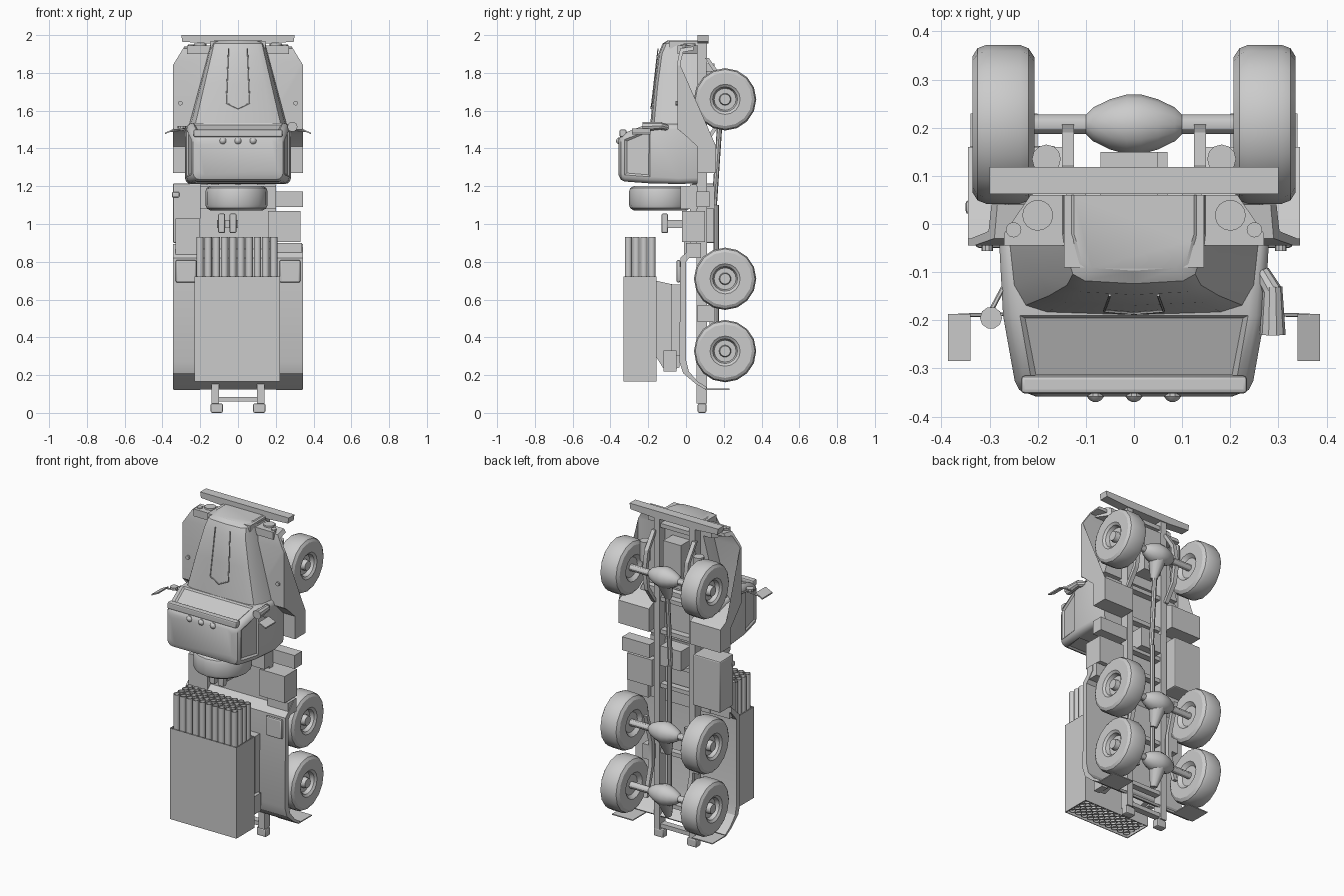
import bpy, bmesh, math
from mathutils import Vector

if "Cube" in bpy.data.objects:
    bpy.data.objects.remove(bpy.data.objects["Cube"])


def finish(bm, name, angle=20):
    bmesh.ops.recalc_face_normals(bm, faces=bm.faces)
    for f in bm.faces:
        f.smooth = True
    for e in bm.edges:
        e.smooth = e.calc_face_angle(0) < math.radians(angle)
    me = bpy.data.meshes.new(name)
    bm.to_mesh(me)
    bm.free()
    ob = bpy.data.objects.new(name, me)
    bpy.context.collection.objects.link(ob)
    return ob


def add_box(bm, x0, x1, y0, y1, z0, z1):
    vs = bmesh.ops.create_cube(bm, size=1)["verts"]
    for v in vs:
        v.co = (x0 + (v.co.x + .5) * (x1 - x0), y0 + (v.co.y + .5) * (y1 - y0), z0 + (v.co.z + .5) * (z1 - z0))


def box(name, *dims, bevel=0):
    bm = bmesh.new()
    add_box(bm, *dims)
    if bevel:
        bmesh.ops.bevel(bm, geom=bm.edges[:], offset=bevel, segments=2, profile=.5, affect='EDGES')
    return finish(bm, name)


def add_lathe(bm, prof, center, axis, n=16, closed=False):
    """Revolve (radius, height) points about an axis."""
    q = Vector(axis).to_track_quat('Z', 'Y')
    rings = [[bm.verts.new(Vector(center) + q @ Vector((r * math.cos(2 * math.pi * k / n),
             r * math.sin(2 * math.pi * k / n), h))) for k in range(n)] for r, h in prof]
    skin(bm, rings, closed)


def skin(bm, rings, closed=False):
    n = len(rings[0])
    pairs = list(zip(rings, rings[1:])) + ([(rings[-1], rings[0])] if closed else [])
    for a, b in pairs:
        for k in range(n):
            bm.faces.new((a[k], a[(k + 1) % n], b[(k + 1) % n], b[k]))
    if not closed:
        bm.faces.new(rings[0])
        bm.faces.new(rings[-1])


def lathe(name, prof, center, axis, n=16):
    bm = bmesh.new()
    add_lathe(bm, prof, center, axis, n)
    return finish(bm, name, 30 if n < 16 else 23)


def rod(name, a, b, r, n=10, r2=None):
    d = Vector(b) - Vector(a)
    return lathe(name, [(r, 0), (r2 or r, d.length)], a, d, n)


def extrude_x(name, pts, x0, x1, cut=None):
    """Extrude a (y, z) outline along x, optionally trimmed by a plane."""
    bm = bmesh.new()
    skin(bm, [[bm.verts.new((x, y, z)) for y, z in pts] for x in (x0, x1)])
    if cut:
        r = bmesh.ops.bisect_plane(bm, geom=bm.verts[:] + bm.edges[:] + bm.faces[:], plane_co=cut[0], plane_no=cut[1], clear_outer=True)
        bmesh.ops.holes_fill(bm, edges=[e for e in bm.edges if e.is_boundary], sides=0)
    return finish(bm, name)


# hood: lofted along the truck's length
bm = bmesh.new()
rings = []
for z, w, t in [(1.972, .125, -.095), (1.955, .146, -.122), (1.9, .16, -.145), (1.74, .203, -.167), (1.52, .262, -.188)]:
    half = [(w, .06), (w, -.02), (w * .96, t + .06), (w * .87, t + .018), (w * .7, t + .004)]
    pts = half + [(0, t - .002)] + [(-x, y) for x, y in reversed(half)]
    rings.append([bm.verts.new((x, y, z)) for x, y in pts])
skin(bm, rings)
finish(bm, "hood", 30)

# cab: rounded rectangles lofted upward, windows inset
bm = bmesh.new()
rings = []
for y, w, z0, z1, c in [(.06, .265, 1.215, 1.5, .03), (-.04, .28, 1.212, 1.53, .03), (-.19, .272, 1.215, 1.535, .035),
                        (-.325, .248, 1.225, 1.482, .035), (-.345, .238, 1.235, 1.468, .035), (-.358, .205, 1.26, 1.445, .03)]:
    ring = []
    for sx, sz, a0 in [(1, 1, 0), (-1, 1, 90), (-1, -1, 180), (1, -1, 270)]:
        for k in range(4):
            a = math.radians(a0 + 30 * k)
            ring.append(bm.verts.new((sx * (w - c) + c * math.cos(a), y, (z1 - c if sz > 0 else z0 + c) + c * math.sin(a))))
    rings.append(ring)
skin(bm, rings)
bm.normal_update()
bmesh.ops.recalc_face_normals(bm, faces=bm.faces)
glass = [f for f in bm.faces if -.28 < f.calc_center_median().y < -.22 and f.calc_area() > .02]
bmesh.ops.inset_individual(bm, faces=glass, thickness=.014, depth=-.008)
finish(bm, "cab", 32)
box("sun_visor", -.235, .235, -.352, -.315, 1.46, 1.5, bevel=.008)
for x in (-.08, 0, .08):
    lathe("roof_light", [(.018, 0), (.018, .008), (.012, .016), (.004, .02)], (x, -.35, 1.44), (0, -1, 0), 10)
for s in (1, -1):
    rod("hood_panel_seam", (s * .05, -.148, 1.93), (s * .062, -.181, 1.64), .003, 6)
    rod("hood_panel_seam_end", (s * .062, -.181, 1.64), (0, -.186, 1.61), .003, 6)
box("grille", -.145, .145, -.09, .06, 1.93, 1.968)

# bumper
extrude = bmesh.new()
skin(extrude, [[extrude.verts.new((x, y, z)) for x, z in [(-.3, 2), (.3, 2), (.295, 1.965), (.15, 1.955), (-.15, 1.955), (-.295, 1.965)]] for y in (.062, .118)])
finish(extrude, "front_bumper")

# wheel outline, in (radius, distance from inner side)
WHEEL = [(.06, .02), (.08, 0), (.14, 0), (.158, .012), (.165, .03), (.165, .1), (.158, .118), (.142, .128), (.08, .128),
         (.066, .118), (.058, .095), (.032, .095), (.028, .122), (.012, .122)]
AXLES = (1.66, .71, .327)
for z in AXLES:
    for s in (1, -1):
        lathe("wheel", WHEEL, (s * .207, .207, z), (s, 0, 0), 16)
    lathe("axle", [(.02, -.23), (.02, -.1), (.035, -.085), (.052, -.05), (.062, -.015), (.062, .015), (.052, .05), (.035, .085), (.02, .1), (.02, .23)],
          (0, .207, z), (1, 0, 0), 12)
    rod("differential_nose", (0, .2, z - .03), (0, .17, z - .14), .05, 12, .02)
lathe("spare_wheel", WHEEL, (-.008, -.137, 1.072), (0, 0, 1), 16)
box("spare_wheel_carrier", -.2, .2, -.03, .06, 1.08, 1.2)
rod("rear_drive_shaft", (0, .16, .19), (0, .16, 1.1), .014, 8)
rod("front_drive_shaft", (0, .15, 1.1), (0, .18, 1.55), .014, 8)
box("gearbox", -.07, .07, .06, .15, 1.08, 1.2)
box("engine_sump", -.07, .05, .06, .15, 1.58, 1.85)

# chassis
for s in (1, -1):
    a, b = sorted((s * .1, s * .14))
    box("frame_rail", a, b, .055, .112, .05, 1.96)
    a, b = sorted((s * .08, s * .145))
    box("rear_tow_hook", a, b, .062, .108, 0, .05, bevel=.008)
    a, b = sorted((s * .125, s * .15))
    extrude_x("front_leaf_spring", [(.1, 1.88), (.17, 1.77), (.185, 1.66), (.17, 1.55), (.1, 1.44), (.12, 1.44), (.19, 1.54), (.21, 1.66), (.19, 1.78), (.12, 1.88)], a, b)
    extrude_x("rear_leaf_spring", [(.18, .27), (.125, .45), (.125, .59), (.18, .77), (.2, .77), (.15, .59), (.15, .45), (.2, .27)], a, b)
    box("rear_spring_pivot", *sorted((s * .13, s * .19)), .06, .15, .48, .57)
    rod("air_tank", (s * .182, .135, 1.69), (s * .182, .135, 1.81), .03, 12)
for z in (.06, .2, .52, .92, 1.06, 1.25, 1.45, 1.9):
    box("cross_member", -.12, .12, .065, .105, z, z + .025)

# front fenders, headlights and running boxes
for s in (1, -1):
    extrude_x("front_fender", [(.04, 1.94), (-.03, 1.93), (-.045, 1.86), (-.045, 1.5), (0, 1.49), (.16, 1.41), (.16, 1.27), (.06, 1.27), (.06, 1.41),
              (-.01, 1.475), (-.03, 1.49), (-.03, 1.85), (-.015, 1.91), (.04, 1.92)], s * .14, s * .345, ((s * .29, 0, 1.93), (s * .85, 0, .52)))
    extrude = bmesh.new()
    skin(extrude, [[extrude.verts.new((s * x, y, z)) for x, y in [(.145, -.045), (.27, -.045), (.27, -.02), (.215, .06), (.145, .06)]] for z in (1.9, 1.945)])
    finish(extrude, "headlight_panel")
    rod("headlight", (s * .2, .018, 1.94), (s * .2, .018, 1.955), .032, 16)
    rod("marker_light", (s * .25, -.012, 1.94), (s * .25, -.012, 1.95), .016, 12)
    rod("fender_light", (s * .305, -.04, 1.64), (s * .305, -.056, 1.64), .012, 10)
    # side mirrors
    extrude = bmesh.new()
    skin(extrude, [[extrude.verts.new((s * x, y, z + dz)) for x, z in [(.34, 1.497), (.386, 1.475)] for y in ((-.285, -.187) if x < .36 else (-.187, -.285))] for dz in (0, .008)])
    finish(extrude, "side_mirror")
    rod("mirror_arm", (s * .255, -.187, 1.5), (s * .365, -.19, 1.49), .004, 6)
rod("round_mirror", (-.297, -.195, 1.505), (-.297, -.195, 1.52), .023, 10)
rod("round_mirror_arm", (-.26, -.11, 1.5), (-.297, -.18, 1.51), .005, 6)
rod("air_intake_pipe", (.265, -.1, 1.51), (.288, -.14, 1.52), .017, 10, .02)
rod("air_intake_mouth", (.288, -.13, 1.52), (.288, -.23, 1.515), .02, 10, .027)

# equipment between cab and bed
box("deck_plate", -.2, .2, .02, .055, .82, 1.21)
box("fuel_tank", -.345, -.16, .03, .162, .9, 1.215, bevel=.008)
box("left_storage_plate", -.33, -.2, -.01, .05, .82, 1.03)
box("horn", -.35, -.31, .02, .05, 1.14, 1.17, bevel=.008)
box("right_air_box", .16, .345, .055, .125, 1.09, 1.172)
box("right_tool_box", .16, .33, -.02, .1, .905, 1.068)
box("right_step", .2, .34, .0, .08, .82, .9)
for x in (-.105, -.045):
    box("aiming_sight", x, x + .037, -.13, -.095, .952, 1.055, bevel=.008)
box("sight_bracket", -.11, 0, -.1, .03, .98, 1.02)

# bed with rear fenders and mud flaps
extrude_x("bed", [(.05, .895), (-.03, .82), (-.035, .27), (-.015, .21), (.05, .155), (.1, .125), (.11, .135), (.06, .168), (.015, .22), (0, .28), (0, .8), (.05, .86)],
          -.343, .343)
for s in (1, -1):
    box("mud_flap", *sorted((s * .2, s * .34)), .1, .23, .122, .128)
    box("side_guard", *sorted((s * .22, s * .33)), -.05, -.03, .69, .81, bevel=.009)
    # launcher cradle
    extrude_x("cradle_arm", [(-.16, .7), (-.07, .68), (-.055, .4), (-.035, .35), (-.035, .24), (-.11, .22), (-.16, .3)], s * .12, s * .15)
    box("cradle_brace", *sorted((s * .15, s * .19)), -.12, -.05, .22, .33)
box("cradle_base", -.17, .17, -.08, -.03, .3, .68)

# launcher: forty open tubes in a sleeve
bm = bmesh.new()
for i in range(10):
    for j in range(4):
        add_lathe(bm, [(.0195, .175), (.0195, .93), (.016, .93), (.016, .175)], (-.2015 + i * .0435, -.305 + j * .0415, 0), (0, 0, 1), 10, True)
finish(bm, "launch_tubes", 40)
bm = bmesh.new()
for dims in [(-.23, .222, -.332, -.327), (-.23, .222, -.16, -.155), (-.23, -.224, -.332, -.155), (.216, .222, -.332, -.155)]:
    add_box(bm, *dims, .165, .722)
for z in (.19, .71):
    add_box(bm, -.225, .218, -.328, -.158, z - .004, z)
finish(bm, "tube_sleeve")
